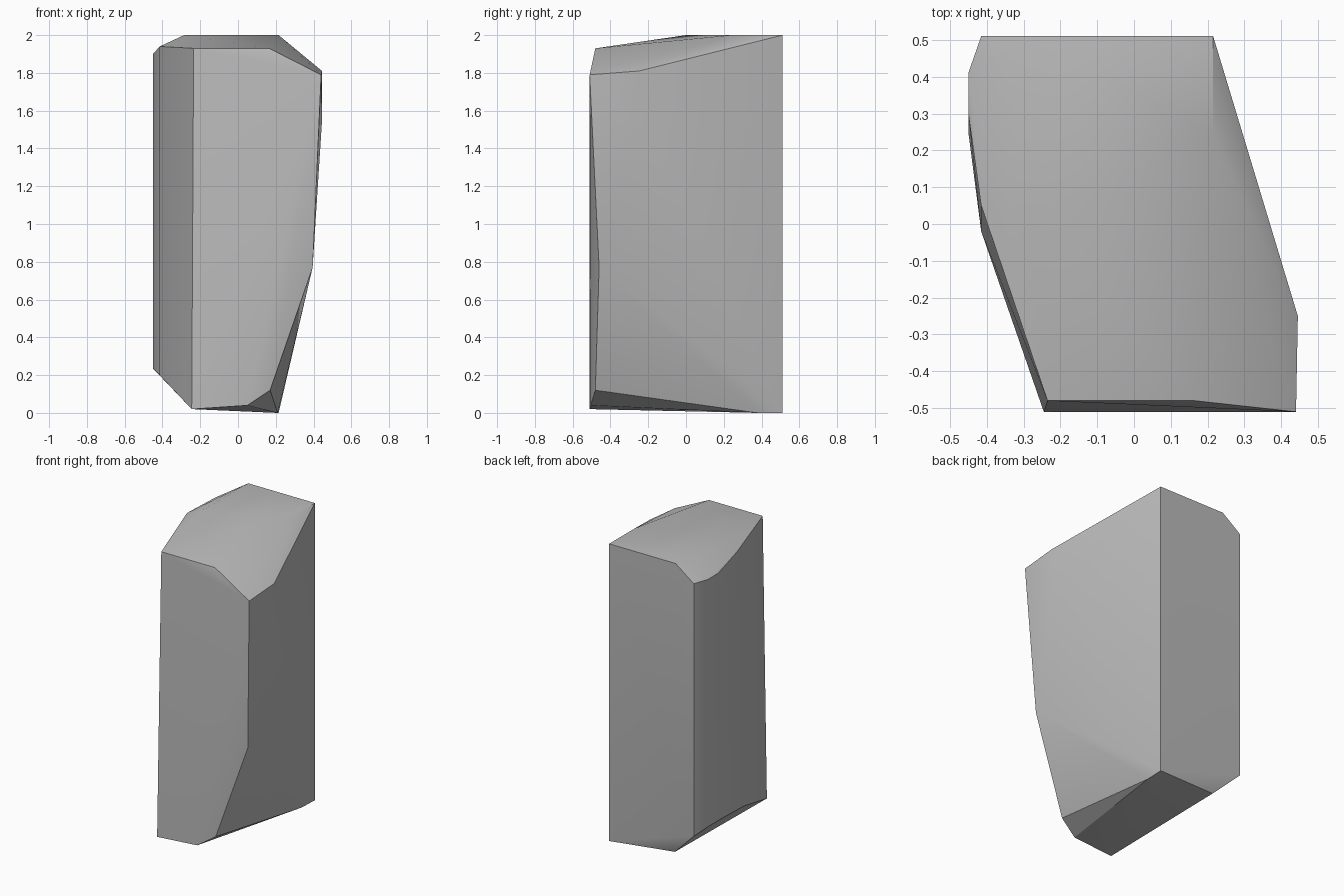
import bpy, bmesh, math

cube = bpy.data.objects.get("Cube")
if cube:
    bpy.data.objects.remove(cube, do_unlink=True)

# Stone colour
stone = bpy.data.materials.new("stone_grey")
stone.use_nodes = True
grey = (0.5, 0.5, 0.5, 1)
stone.diffuse_color = grey
stone.node_tree.nodes["Principled BSDF"].inputs["Base Color"].default_value = grey

# Corners of the chipped block
crown = [(.215, .51, 2), (-.28, .51, 2), (.215, .24, 2), (-.285, 0, 2)]
top_rim = [(-.235, -.48, 1.93), (.165, -.48, 1.93), (.44, -.51, 1.79), (.445, -.25, 1.81),
           (-.415, .05, 1.94), (-.45, .3, 1.9), (-.45, .41, 1.9), (-.415, .51, 1.9)]
flank = [(.445, -.25, 1.55), (.395, -.46, .77)]
foot_rim = [(.17, -.48, .12), (.05, -.505, .04), (-.245, -.51, .02), (-.415, -.02, .2),
            (-.45, .25, .235), (-.45, .41, .235), (-.415, .51, .2)]
sole = [(-.24, .46, .03), (.21, .38, 0), (.215, .51, 0)]

# Wrap the corners into a solid
bm = bmesh.new()
for p in crown + top_rim + flank + foot_rim + sole:
    bm.verts.new(p)
bmesh.ops.convex_hull(bm, input=bm.verts[:])
loose = [v for v in bm.verts if not v.link_faces]
bmesh.ops.delete(bm, geom=loose, context='VERTS')
bmesh.ops.dissolve_limit(bm, angle_limit=math.radians(1), verts=bm.verts[:], edges=bm.edges[:])
bmesh.ops.recalc_face_normals(bm, faces=bm.faces[:])
mesh = bpy.data.meshes.new("rock_block")
bm.to_mesh(mesh)
bm.free()
mesh.materials.append(stone)
rock = bpy.data.objects.new("rock_block", mesh)
bpy.context.collection.objects.link(rock)

# Soft facets with crisp chipped edges
bpy.ops.object.select_all(action='DESELECT')
rock.select_set(True)
bpy.context.view_layer.objects.active = rock
bpy.ops.object.shade_smooth_by_angle(angle=math.radians(30))
